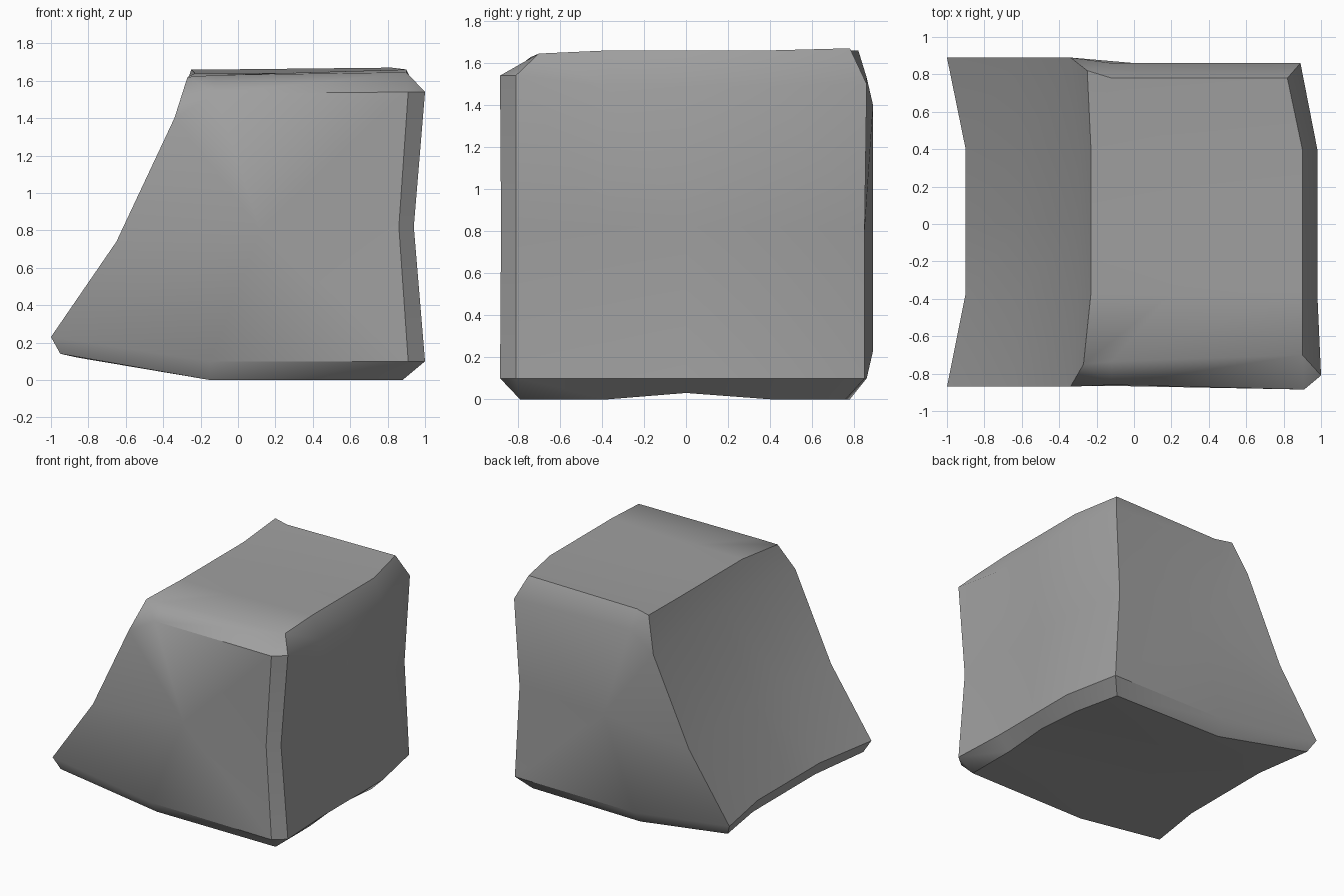
import bpy
import bmesh

# Remove the default cube only
cube = bpy.data.objects.get("Cube")
if cube:
    bpy.data.objects.remove(cube, do_unlink=True)

# Single stone colour
stone = bpy.data.materials.new("stone_grey")
stone.use_nodes = True
colour = (0.35, 0.35, 0.35, 1.0)
stone.diffuse_color = colour
bsdf = next(n for n in stone.node_tree.nodes if n.type == 'BSDF_PRINCIPLED')
bsdf.inputs["Base Color"].default_value = colour

# Ring order, running around the outline seen from the front
NAMES = ["slope_low", "slope_mid", "slope_high", "top_left", "top_mid", "top_right",
         "side_high", "side_mid", "side_low", "base_right", "base_mid", "base_left"]

# Ring behind the front bevels
front = dict(zip(NAMES, [
    (-1, -.87, .23), (-.65, -.87, .74), (-.34, -.87, 1.4), (-.27, -.75, 1.62),
    (-.12, -.735, 1.63), (.9, -.7, 1.645), (1, -.81, 1.54), (.94, -.81, .82),
    (1, -.81, .1), (.88, -.79, 0), (-.15, -.79, 0), (-.95, -.84, .14)]))

# Ring before the back bevels
back = dict(zip(NAMES, [
    (-1, .89, .23), (-.65, .89, .74), (-.34, .89, 1.4), (-.25, .82, 1.66),
    (-.12, .78, 1.66), (.82, .78, 1.67), (.89, .86, 1.5), (.85, .85, .82),
    (.89, .85, .1), (.8, .76, 0), (-.15, .78, 0), (-.95, .84, .14)]))

# Pinched cross-section used between them, as x and z
waist = dict(zip(NAMES, [
    (-.9, .22), (-.6, .76), (-.3, 1.42), (-.23, 1.64), (.2, 1.64), (.9, 1.66),
    (.98, 1.49), (.92, .82), (.98, .1), (.88, 0), (-.15, 0), (-.86, .12)]))


def waist_ring(y, lift=0.0):
    """Cross-section at y, with the underside arched by lift."""
    return {n: (x, y, z + (lift if n in ("base_right", "base_mid") else 0))
            for n, (x, z) in waist.items()}


def end_outline(ring, top, high, mid, low, base):
    """Outline of an end face; the slope edge is shared with its ring."""
    out = dict(ring)
    out.update(top_left=top, top_mid=top, top_right=high, side_high=high,
               side_mid=mid, side_low=low, base_right=low, base_mid=base,
               base_left=ring["slope_low"])
    return out


front_end = end_outline(front, (-.12, -.86, 1.53), (.91, -.885, 1.54),
                        (.86, -.88, .82), (.91, -.885, .1), (-.15, -.865, .1))
back_end = end_outline(back, (-.12, .86, 1.53), back["side_high"],
                       back["side_mid"], back["side_low"], (-.15, .86, .1))

rings = [front_end, front, waist_ring(-.37), waist_ring(0, .03),
         waist_ring(.4), back, back_end]

bm = bmesh.new()
points = {}


def vert(co):
    """Reuse one vertex for each distinct position."""
    if co not in points:
        points[co] = bm.verts.new(co)
    return points[co]


def face(*coords):
    """Add a face, dropping repeated corners."""
    unique = list(dict.fromkeys(coords))
    if len(unique) > 2:
        bm.faces.new([vert(c) for c in unique])


pairs = list(zip(NAMES, NAMES[1:] + NAMES[:1]))

# Skin between neighbouring rings
for a, b in zip(rings, rings[1:]):
    for p, q in pairs:
        face(a[p], a[q], b[q], b[p])

# End faces, dished slightly towards the middle
for ring, centre in ((front_end, (.12, -.85, .8)), (back_end, (.12, .85, .8))):
    for p, q in pairs:
        face(ring[p], ring[q], centre)

bmesh.ops.recalc_face_normals(bm, faces=bm.faces)
mesh = bpy.data.meshes.new("stone_block")
bm.to_mesh(mesh)
bm.free()
mesh.materials.append(stone)

block = bpy.data.objects.new("stone_block", mesh)
bpy.context.collection.objects.link(block)

# Soft faces with crisp chamfers
bpy.ops.object.select_all(action='DESELECT')
block.select_set(True)
bpy.context.view_layer.objects.active = block
bpy.ops.object.shade_smooth_by_angle(angle=0.66)
